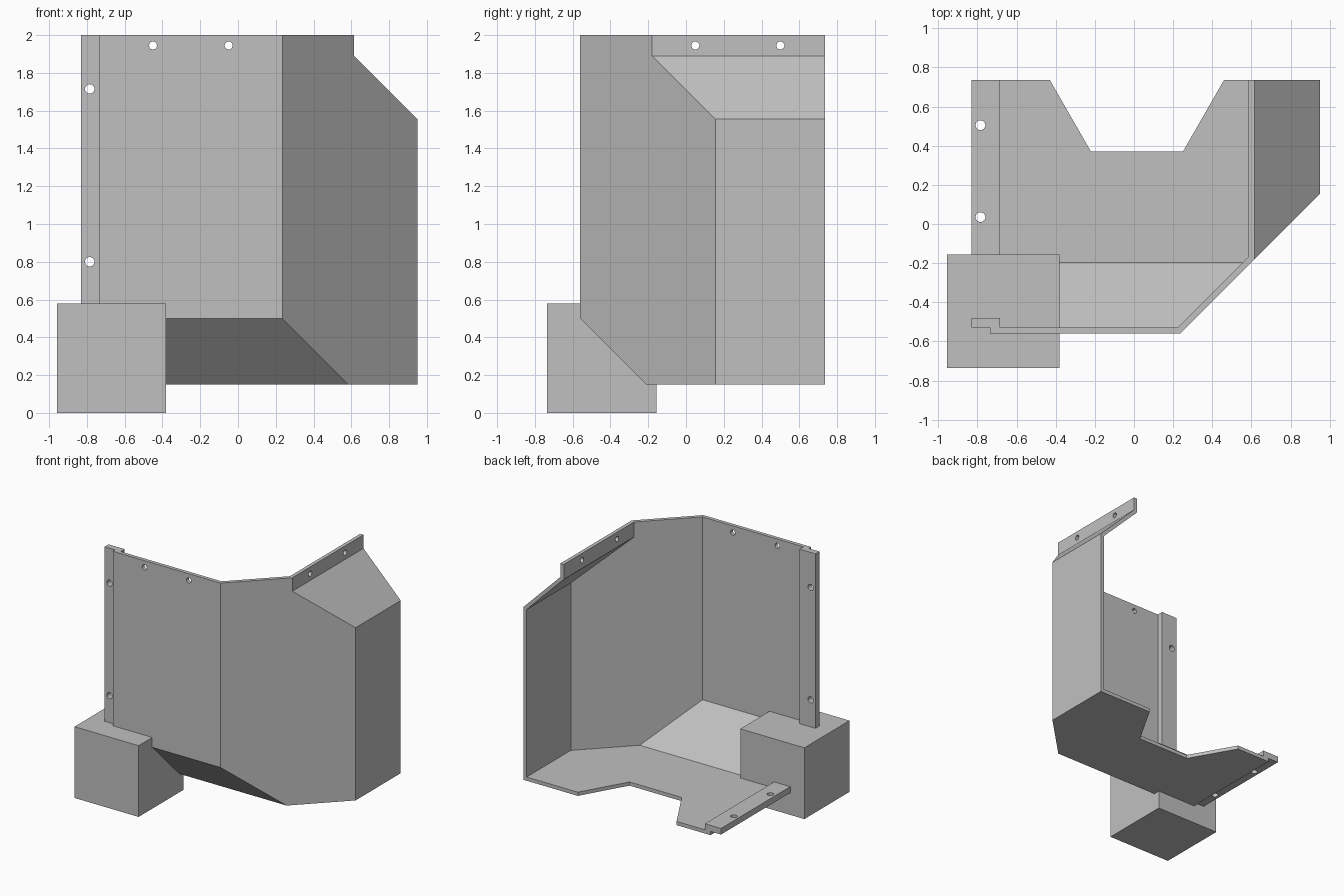
import bpy, bmesh, math
from mathutils import Vector, Matrix

if "Cube" in bpy.data.objects:
    bpy.data.objects.remove(bpy.data.objects["Cube"])

grey = bpy.data.materials.new("plain grey")
grey.diffuse_color = (0.53, 0.53, 0.53, 1)
grey.use_nodes = True
grey.node_tree.nodes["Principled BSDF"].inputs["Base Color"].default_value = grey.diffuse_color

T = 0.03                      # sheet thickness
D = T * math.sqrt(2)          # 45 degree offset of that thickness


def finish(bm, name):
    bmesh.ops.recalc_face_normals(bm, faces=bm.faces)
    me = bpy.data.meshes.new(name)
    bm.to_mesh(me)
    bm.free()
    me.materials.append(grey)
    ob = bpy.data.objects.new(name, me)
    bpy.context.collection.objects.link(ob)
    return ob


def extrude(name, points, offset, cuts=()):
    """Prism from a flat outline, then trimmed by (point, outward normal) planes."""
    bm = bmesh.new()
    face = bm.faces.new([bm.verts.new(p) for p in points])
    geo = bmesh.ops.extrude_face_region(bm, geom=[face])["geom"]
    bmesh.ops.translate(bm, vec=offset, verts=[v for v in geo if isinstance(v, bmesh.types.BMVert)])
    for co, no in cuts:
        r = bmesh.ops.bisect_plane(bm, geom=bm.verts[:] + bm.edges[:] + bm.faces[:], dist=1e-6,
                                   plane_co=co, plane_no=no, clear_outer=True)
        rim = [e for e in r["geom_cut"] if isinstance(e, bmesh.types.BMEdge)]
        bmesh.ops.contextual_create(bm, geom=rim)
    return finish(bm, name)


def box(name, lo, hi):
    pts = [(lo[0], lo[1], lo[2]), (hi[0], lo[1], lo[2]), (hi[0], hi[1], lo[2]), (lo[0], hi[1], lo[2])]
    return extrude(name, pts, (0, 0, hi[2] - lo[2]))


def drill(centre, radius, axis):
    bm = bmesh.new()
    rot = Vector((0, 0, 1)).rotation_difference(Vector(axis)).to_matrix().to_4x4()
    bmesh.ops.create_cone(bm, cap_ends=True, segments=32, radius1=radius, radius2=radius, depth=0.2,
                          matrix=Matrix.Translation(centre) @ rot)
    return finish(bm, "drill")


def subtract(ob, cutters):
    for c in cutters:
        m = ob.modifiers.new("cut", 'BOOLEAN')
        m.operation, m.solver, m.object = 'DIFFERENCE', 'EXACT', c
        bpy.context.view_layer.objects.active = ob
        bpy.ops.object.modifier_apply(modifier=m.name)
        bpy.data.objects.remove(c)


def body(name, t, d, over):
    """Enclosure volume inset by t; 'over' runs past the open left, back and top."""
    xl, yb, zt = -0.735 - over, 0.735 + over, 2 + over
    outline = [(xl, 0.15 + t), (0.95 - t, 0.15 + t), (0.95 - t, 1.555 + t - d),
               (0.615 - t, 1.89 + t - d), (0.615 - t, zt), (xl, zt)]
    cuts = [((0.235, -0.56 + d, 0), (1, -1, 0)),           # diagonal front corner
            ((0, -0.56, 0.5 + d), (0, -1, -1))]            # sloped lower front
    return extrude(name, [(x, -0.56 + t, z) for x, z in outline], (0, yb + 0.56 - t, 0), cuts)


# Folded sheet enclosure, hollowed out and open at left, back and top
shell = body("sheet_enclosure", 0, 0, 0)
hollow = body("hollow", T, D, 0.1)
notch = extrude("notch", [(-0.487, 0.835, 0.1), (-0.22, 0.37, 0.1), (0.25, 0.37, 0.1), (0.517, 0.835, 0.1)],
                (0, 0, 0.2))
holes = [drill((x, -0.545, 1.945), 0.021, (0, 1, 0)) for x in (-0.45, -0.05)]
holes += [drill((0.6, y, 1.945), 0.021, (1, 0, 0)) for y in (0.05, 0.5)]
subtract(shell, [hollow, notch] + holes)

# Joining strips along the left edges of the front wall and the floor
wall_strip = box("wall_joining_strip", (-0.83, -0.53, 0.5), (-0.685, -0.48, 2))
subtract(wall_strip, [drill((-0.785, -0.5, z), 0.025, (0, 1, 0)) for z in (0.8, 1.715)])
floor_strip = box("floor_joining_strip", (-0.83, -0.2, 0.18), (-0.685, 0.735, 0.23))
subtract(floor_strip, [drill((-0.785, y, 0.2), 0.025, (0, 0, 1)) for y in (0.035, 0.505)])

# Solid corner block
box("corner_block", (-0.957, -0.735, 0), (-0.38, -0.155, 0.58))
